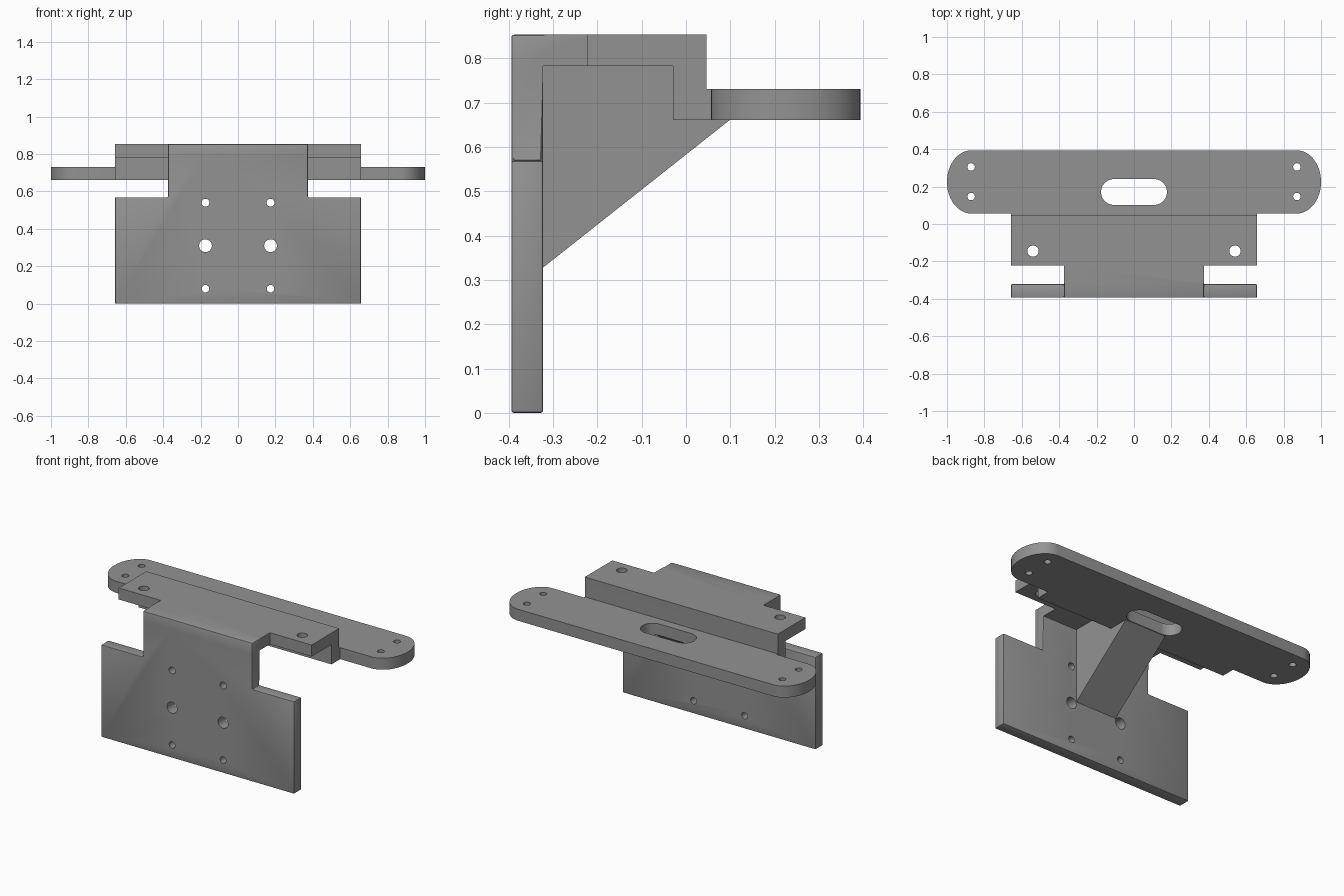
import bpy, bmesh, math
from mathutils import Vector

if "Cube" in bpy.data.objects:
    bpy.data.objects.remove(bpy.data.objects["Cube"])

grey = bpy.data.materials.new("grey_metal")
grey.diffuse_color = (0.29, 0.29, 0.29, 1)
grey.use_nodes = True
grey.node_tree.nodes["Principled BSDF"].inputs["Base Color"].default_value = grey.diffuse_color


def prism(name, pts, axis, lo, hi):
    """Extrude a 2D outline along an axis; outline is in the other two axes."""
    def place(a, b, c):
        return {'x': (c, a, b), 'y': (a, c, b), 'z': (a, b, c)}[axis]
    bm = bmesh.new()
    face = bm.faces.new([bm.verts.new(place(a, b, lo)) for a, b in pts])
    side = bmesh.ops.extrude_face_region(bm, geom=[face])
    new = [v for v in side['geom'] if isinstance(v, bmesh.types.BMVert)]
    bmesh.ops.translate(bm, verts=new, vec=Vector(place(0, 0, hi - lo)))
    bmesh.ops.recalc_face_normals(bm, faces=bm.faces[:])
    mesh = bpy.data.meshes.new(name)
    bm.to_mesh(mesh)
    bm.free()
    mesh.materials.append(grey)
    ob = bpy.data.objects.new(name, mesh)
    bpy.context.collection.objects.link(ob)
    return ob


def rect(a0, b0, a1, b1):
    return [(a0, b0), (a1, b0), (a1, b1), (a0, b1)]


def rounded_bar(cx, cy, straight, ra, rb, n=24):
    """Straight outline with an elliptical cap on each end."""
    pts = []
    for s, start in ((1, -90), (-1, 90)):
        for i in range(n + 1):
            t = math.radians(start + 180 * i / n)
            pts.append((cx + s * straight + ra * math.cos(t), cy + rb * math.sin(t)))
    return pts


def circle(cx, cy, r, n=40):
    return [(cx + r * math.cos(2 * math.pi * i / n),
             cy + r * math.sin(2 * math.pi * i / n)) for i in range(n)]


def combine(target, other, operation):
    mod = target.modifiers.new("combine", 'BOOLEAN')
    mod.operation, mod.solver, mod.object = operation, 'EXACT', other
    bpy.context.view_layer.objects.active = target
    bpy.ops.object.modifier_apply(modifier=mod.name)
    bpy.data.objects.remove(other)


W, N = 0.658, 0.373          # half widths: full and notched
FRONT, BACK = -0.394, -0.322  # wall faces
TOP = 0.853

# Front wall with a narrower upper neck
bracket = prism("bracket", [(-W, 0), (W, 0), (W, .569), (N, .569), (N, TOP),
                            (-N, TOP), (-N, .569), (-W, .569)], 'y', FRONT, BACK)

# Top shelf, notched behind the wall
shelf = prism("shelf", [(-N, FRONT), (N, FRONT), (N, -.222), (W, -.222), (W, .046),
                        (-W, .046), (-W, -.222), (-N, -.222)], 'z', .782, TOP)
combine(bracket, shelf, 'UNION')

# Fine rounding on the wall edges
bm = bmesh.new()
bm.from_mesh(bracket.data)
edges = [e for e in bm.edges if len(e.link_faces) == 2 and e.calc_face_angle() > 1
         and all(v.co.y < -.3 for v in e.verts)]
bmesh.ops.bevel(bm, geom=edges, offset=.006, segments=2, profile=.5, affect='EDGES')
bm.to_mesh(bracket.data)
bm.free()

# Rear lip, foot strip, long mounting bar and sloped central gusset
for part in (
    prism("rear_lip", rect(-W, -.029, W, .046), 'z', .66, TOP),
    prism("foot_strip", rect(-W, -.01, W, .08), 'z', .66, .731),
    prism("mounting_bar", rounded_bar(0, .225, .87, .13, .169), 'z', .66, .731),
    prism("gusset", [(-.35, .328), (BACK, .328), (.1, .6616), (0, .70),
                     (0, .81), (-.35, .81)], 'x', -.14, .14),
):
    combine(bracket, part, 'UNION')

# Slot in the bar
combine(bracket, prism("slot", rounded_bar(0, .171, .107, .069, .069), 'z', .6, .8),
        'DIFFERENCE')

# Screw holes, mirrored left and right
for s in (-1, 1):
    for z, r in ((.08, .02), (.31, .034), (.54, .021)):
        combine(bracket, prism("wall_hole", circle(s * .174, z, r), 'y', -.45, -.3),
                'DIFFERENCE')
    for x, y, r in ((.54, -.145, .03), (.871, .305, .02), (.871, .147, .02)):
        combine(bracket, prism("plate_hole", circle(s * x, y, r), 'z', .6, .9),
                'DIFFERENCE')

bpy.ops.object.select_all(action='DESELECT')
bracket.select_set(True)
bpy.context.view_layer.objects.active = bracket
bpy.ops.object.shade_smooth_by_angle(angle=math.radians(30))
